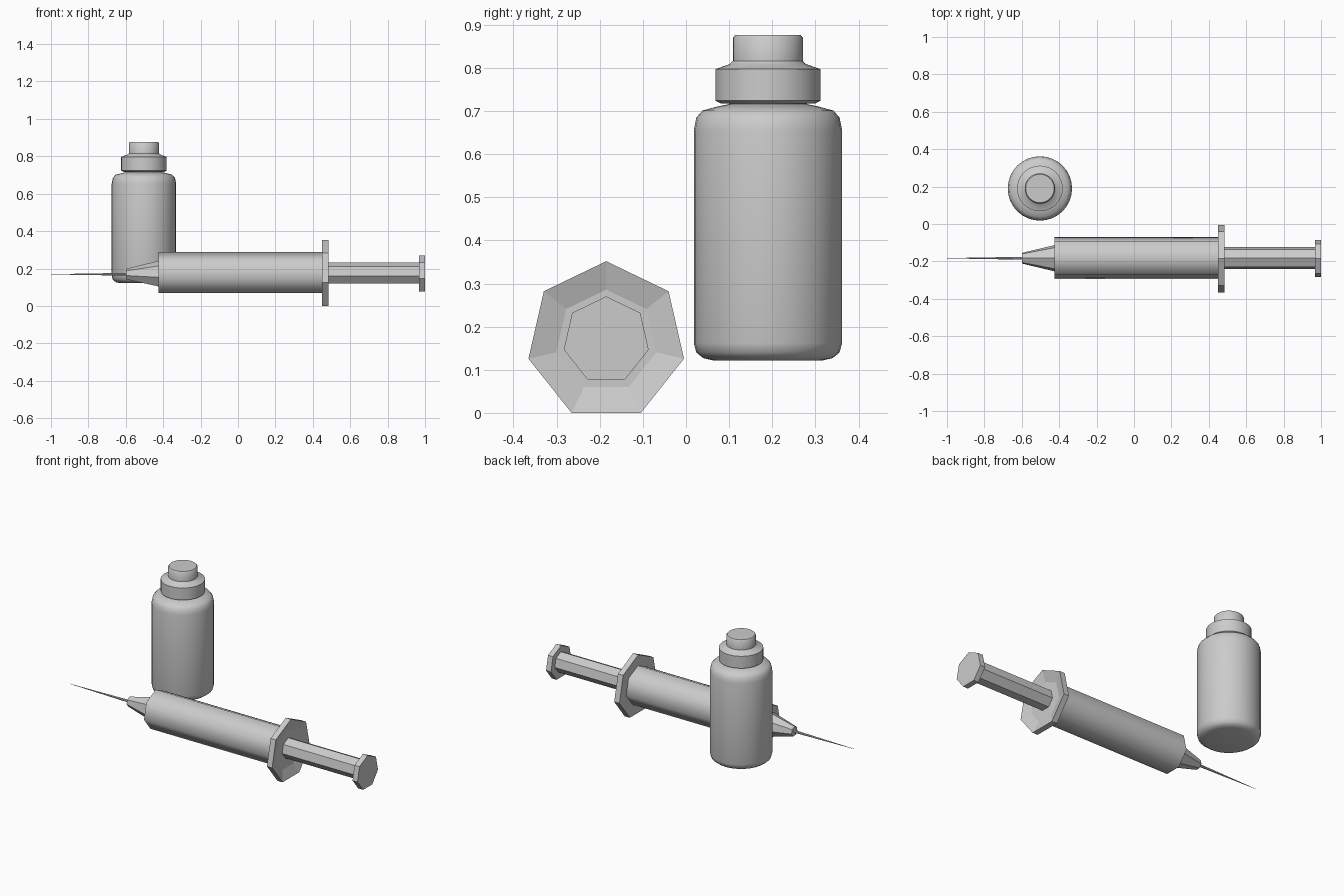
import bpy, bmesh
from math import radians, sin, cos, tau
from mathutils import Matrix

cube = bpy.data.objects.get("Cube")
if cube:
    bpy.data.objects.remove(cube)

grey = bpy.data.materials.new("plain grey")
grey.use_nodes = True
colour = (0.6, 0.6, 0.6, 1)
grey.diffuse_color = colour
grey.node_tree.nodes["Principled BSDF"].inputs["Base Color"].default_value = colour


def lathe(name, profile, sides, centre, along_x=False, smooth=None):
    """Spin (radius, position) points around z, or around x, and cap both ends."""
    bm = bmesh.new()
    rings = []
    for r, p in profile:
        ring = []
        for i in range(sides):
            a = tau * i / sides
            co = (p, r * sin(a), r * cos(a)) if along_x else (r * cos(a), r * sin(a), p)
            ring.append(bm.verts.new(co))
        rings.append(ring)
    for a, b in zip(rings, rings[1:]):
        for i in range(sides):
            j = (i + 1) % sides
            bm.faces.new((a[i], a[j], b[j], b[i]))
    bm.faces.new(rings[0])
    bm.faces.new(rings[-1])
    bmesh.ops.recalc_face_normals(bm, faces=bm.faces)
    bmesh.ops.transform(bm, matrix=Matrix.Translation(centre), verts=bm.verts)
    mesh = bpy.data.meshes.new(name)
    bm.to_mesh(mesh)
    bm.free()
    mesh.materials.append(grey)
    obj = bpy.data.objects.new(name, mesh)
    bpy.context.collection.objects.link(obj)
    if smooth:
        bpy.ops.object.select_all(action="DESELECT")
        obj.select_set(True)
        bpy.context.view_layer.objects.active = obj
        bpy.ops.object.shade_smooth_by_angle(angle=radians(smooth))
    return obj


# Syringe: seven-sided parts along x
axis = (0, -0.183, 0.169)
lathe("needle", [(0.0008, -1), (0.008, -0.59)], 7, axis, True)
lathe("needle_hub", [(0.029, -0.6), (0.072, -0.425)], 7, axis, True)
lathe("barrel", [(0.115, -0.425), (0.115, 0.46)], 7, (0, -0.182, 0.172), True, 60)
lathe("finger_flange",
      [(0.115, 0.45), (0.185, 0.45), (0.185, 0.485), (0.119, 0.465)],
      7, (0, -0.185, 0.1667), True)
lathe("plunger_rod", [(0.06, 0.46), (0.06, 0.97)], 7, (0, -0.182, 0.173), True)
lathe("thumb_rest", [(0.101, 0.967), (0.101, 1)], 7, (0, -0.185, 0.169), True)

# Bottle: smooth round parts standing up
stand = (-0.503, 0.19, 0)
lathe("bottle_body",
      [(0.128, 0.122), (0.15, 0.127), (0.166, 0.14), (0.172, 0.162), (0.172, 0.655),
       (0.166, 0.685), (0.152, 0.701), (0.115, 0.711), (0.09, 0.716), (0.09, 0.73)],
      32, stand, smooth=40)
lathe("bottle_cap",
      [(0.108, 0.717), (0.122, 0.724), (0.122, 0.797), (0.088, 0.809), (0.081, 0.816),
       (0.081, 0.87), (0.076, 0.876)],
      32, stand, smooth=40)
